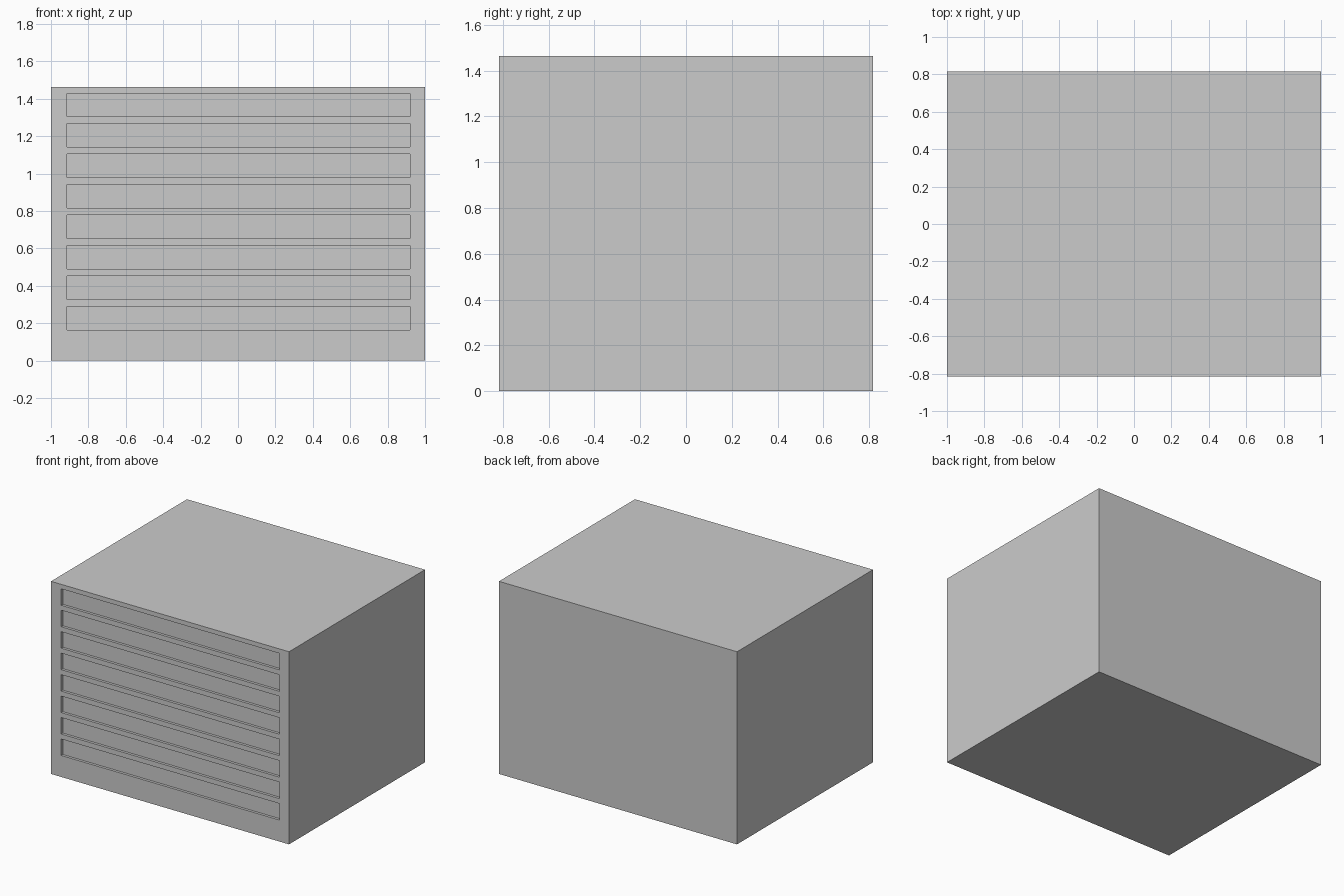
import bpy, bmesh
from mathutils import Vector, Matrix

if "Cube" in bpy.data.objects:
    bpy.data.objects.remove(bpy.data.objects["Cube"])

W, D, H = 2.0, 1.632, 1.463
X0, X1 = -0.914, 0.92            # drawer opening sides
Z0, PITCH, DH = 0.163, 0.163, 0.125
ROWS, RECESS = 8, 0.02

# Cabinet body
bm = bmesh.new()
bmesh.ops.create_cube(bm, size=1, matrix=Matrix.Translation((0, 0, H / 2)) @ Matrix.Diagonal((W, D, H, 1)))


def front_faces():
    return [f for f in bm.faces if f.normal.y < -0.9]


def cut(point, normal):
    faces = front_faces()
    geom = faces + list({e for f in faces for e in f.edges}) + list({v for f in faces for v in f.verts})
    bmesh.ops.bisect_plane(bm, geom=geom, plane_co=point, plane_no=normal)
    bm.normal_update()


# Divide the front into drawer openings
bm.normal_update()
for x in (X0, X1):
    cut((x, 0, 0), (1, 0, 0))
for i in range(ROWS):
    for z in (Z0 + i * PITCH, Z0 + i * PITCH + DH):
        cut((0, 0, z), (0, 0, 1))

# Sink the drawer fronts
panels = []
for f in front_faces():
    c = f.calc_center_median()
    row = (c.z - Z0) / PITCH
    if X0 < c.x < X1 and 0 < row < ROWS and (row % 1) * PITCH < DH:
        panels.append(f)
for f in bmesh.ops.extrude_discrete_faces(bm, faces=panels)["faces"]:
    bmesh.ops.translate(bm, verts=f.verts[:], vec=Vector((0, RECESS, 0)))
bmesh.ops.recalc_face_normals(bm, faces=bm.faces[:])

mesh = bpy.data.meshes.new("drawer_cabinet")
bm.to_mesh(mesh)
bm.free()
bpy.context.collection.objects.link(bpy.data.objects.new("drawer_cabinet", mesh))
